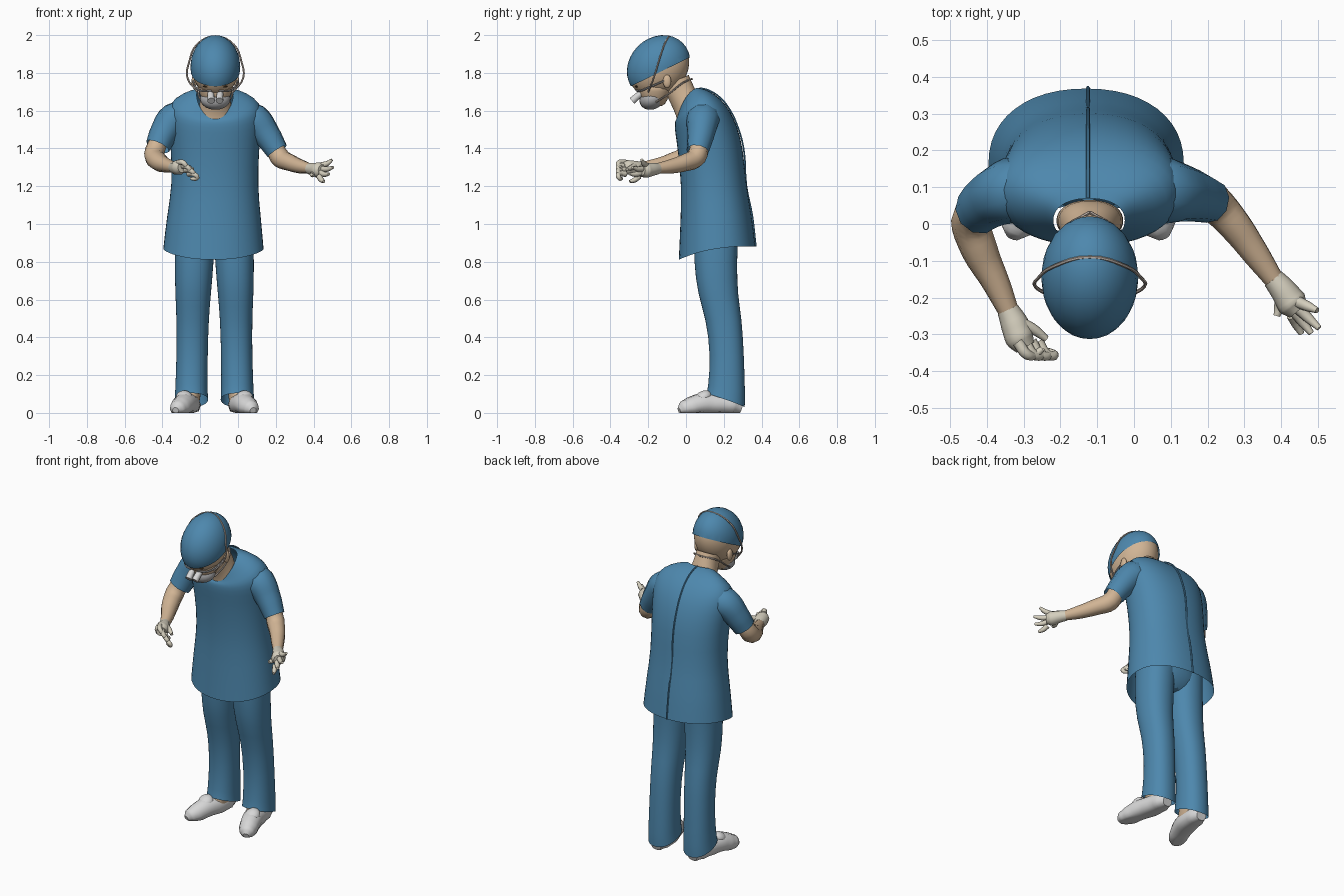
import bpy, bmesh, math
from mathutils import Matrix, Vector

if "Cube" in bpy.data.objects:
    bpy.data.objects.remove(bpy.data.objects["Cube"])

MID = -0.125  # body centre line in x


def material(name, rgb):
    m = bpy.data.materials.new(name)
    m.use_nodes = True
    m.diffuse_color = (*rgb, 1)
    m.node_tree.nodes["Principled BSDF"].inputs["Base Color"].default_value = (*rgb, 1)
    return m


BLUE = material("scrub_blue", (0.075, 0.245, 0.42))
SKIN = material("skin", (0.64, 0.46, 0.3))
GLOVE = material("glove_cream", (0.66, 0.62, 0.51))
HAIR = material("hair_brown", (0.07, 0.04, 0.015))
GREY = material("mask_grey", (0.42, 0.42, 0.43))
WHITE = material("shoe_white", (0.68, 0.68, 0.68))
STRAP = material("strap_beige", (0.5, 0.43, 0.38))


def finish(name, mesh, *mats, angle=50):
    ob = bpy.data.objects.new(name, mesh)
    bpy.context.collection.objects.link(ob)
    mesh.materials.clear()
    for m in mats:
        mesh.materials.append(m)
    bpy.ops.object.select_all(action="DESELECT")
    ob.select_set(True)
    bpy.context.view_layer.objects.active = ob
    bpy.ops.object.shade_smooth_by_angle(angle=math.radians(angle))
    return ob


def loft(name, rings, mat, n=20, power=2.2, flip=False, cap=False):
    """Rings: x, y_front, y_back, half width, z_front, z_side, z_back."""
    bm = bmesh.new()
    loops = []
    for x, y0, y1, rx, zf, zs, zb in rings:
        x = 2 * MID - x if flip else x
        loop = []
        for i in range(n):
            a = math.tau * i / n
            c, s = math.cos(a), math.sin(a)
            px = math.copysign(abs(c) ** (2 / power), c) * rx
            py = math.copysign(abs(s) ** (2 / power), s) * (y1 - y0) / 2
            pz = zs + (zb - zf) / 2 * s + ((zb + zf) / 2 - zs) * s * s
            loop.append(bm.verts.new((x + px, (y0 + y1) / 2 + py, pz)))
        loops.append(loop)
    for a, b in zip(loops, loops[1:]):
        for i in range(n):
            j = (i + 1) % n
            bm.faces.new((a[i], a[j], b[j], b[i]))
    if cap:
        bm.faces.new(loops[0])
        bm.faces.new(loops[-1])
    bmesh.ops.recalc_face_normals(bm, faces=bm.faces)
    me = bpy.data.meshes.new(name)
    bm.to_mesh(me)
    bm.free()
    ob = finish(name, me, mat)
    ob.modifiers.new("smooth", "SUBSURF").render_levels = 1
    return ob


def tube(name, pts, mat, radius=None, caps=True, res=3, closed=False):
    """Round tube through points x, y, z and radius."""
    cu = bpy.data.curves.new(name, "CURVE")
    cu.dimensions = "3D"
    cu.bevel_depth, cu.bevel_resolution, cu.resolution_u = 1, res, 4
    cu.use_fill_caps = caps
    sp = cu.splines.new("BEZIER")
    sp.bezier_points.add(len(pts) - 1)
    sp.use_cyclic_u = closed
    for bp, p in zip(sp.bezier_points, pts):
        bp.co = p[:3]
        bp.radius = radius or p[3]
        bp.handle_left_type = bp.handle_right_type = "AUTO"
    tmp = bpy.data.objects.new(name + "_path", cu)
    bpy.context.collection.objects.link(tmp)
    bpy.context.view_layer.update()
    me = bpy.data.meshes.new_from_object(
        tmp.evaluated_get(bpy.context.evaluated_depsgraph_get()))
    bpy.data.objects.remove(tmp)
    return finish(name, me, mat)


def ball(name, centre, size, *mats, tilt=0, cut=None, rule=None):
    """Ellipsoid, optionally kept on one side of a plane and coloured by a rule."""
    bm = bmesh.new()
    mat = Matrix.LocRotScale(Vector(centre), Matrix.Rotation(tilt, 3, "X"), Vector(size))
    bmesh.ops.create_uvsphere(bm, u_segments=24, v_segments=16, radius=1, matrix=mat)
    if cut:
        bmesh.ops.bisect_plane(bm, geom=bm.verts[:] + bm.edges[:] + bm.faces[:],
                               plane_co=cut[0], plane_no=cut[1], clear_inner=True)
    for f in bm.faces:
        f.material_index = rule(f.calc_center_median()) if rule else 0
    me = bpy.data.meshes.new(name)
    bm.to_mesh(me)
    bm.free()
    return finish(name, me, *mats)


# Tunic, with a dipped front hem and a scooped neck
TUNIC = [
    (-.13, -.04, .37, .268, .81, .87, .88),
    (-.128, -.03, .35, .25, 1.03, 1.05, 1.05),
    (-.122, -.025, .32, .228, 1.2, 1.2, 1.2),
    (-.122, -.045, .305, .235, 1.4, 1.4, 1.4),
    (-.122, -.06, .272, .25, 1.49, 1.52, 1.52),
    (-.122, -.062, .235, .255, 1.53, 1.61, 1.60),
    (-.122, -.058, .18, .22, 1.545, 1.66, 1.67),
    (-.122, -.052, .115, .14, 1.55, 1.69, 1.71),
    (-.122, -.05, .07, .098, 1.555, 1.685, 1.72),
]
loft("tunic", TUNIC, BLUE, n=24)
tube("back_seam", [(MID, r[2], r[6]) for r in TUNIC], BLUE, radius=.005, res=1)

# Sleeves
tube("right_sleeve", [(-.27, .1, 1.57, .08), (-.335, .09, 1.555, .09),
                      (-.39, .065, 1.485, .076), (-.425, .035, 1.41, .066)],
     BLUE, caps=False)
tube("left_sleeve", [(.02, .1, 1.57, .08), (.085, .09, 1.55, .09),
                     (.15, .08, 1.475, .074), (.208, .062, 1.385, .06)],
     BLUE, caps=False)

# Forearms
tube("right_arm", [(-.41, .05, 1.46, .048), (-.443, .01, 1.37, .054),
                   (-.42, -.07, 1.33, .05), (-.375, -.16, 1.31, .038),
                   (-.335, -.25, 1.298, .027)], SKIN)
tube("left_arm", [(.185, .075, 1.44, .046), (.22, .055, 1.355, .053),
                  (.275, -.005, 1.325, .046), (.33, -.08, 1.305, .038),
                  (.39, -.165, 1.292, .026)], SKIN)

# Gloved hands
tube("right_palm", [(-.343, -.232, 1.3, .03), (-.325, -.27, 1.298, .038),
                    (-.31, -.31, 1.3, .04), (-.295, -.335, 1.3, .028)], GLOVE)
for i in range(4):
    x, z = -.335 + .018 * i, 1.325 - .02 * i
    tube(f"right_finger_{i + 1}",
         [(x + .02, -.32, z, .016), (x + .045, -.355, z, .014),
          (x + .065, -.355, z - .02, .012), (-.25, -.34, z - .025, .008)], GLOVE, res=2)
tube("right_thumb", [(-.31, -.27, 1.31, .018), (-.275, -.285, 1.3, .015),
                     (-.238, -.312, 1.29, .009)], GLOVE, res=2)

tube("left_palm", [(.378, -.148, 1.293, .03), (.405, -.18, 1.29, .036),
                   (.43, -.215, 1.285, .042), (.447, -.235, 1.285, .03)], GLOVE)
tips = [(.498, -.235, 1.34), (.503, -.283, 1.3), (.482, -.297, 1.265), (.455, -.298, 1.225)]
for i, tip in enumerate(tips):
    base = Vector((.445 - .005 * i, -.212 - .012 * i, 1.312 - .02 * i))
    mid = base.lerp(Vector(tip), .5) - Vector((0, 0, .006))
    tube(f"left_finger_{i + 1}", [(*base, .016), (*mid, .014), (*tip, .008)], GLOVE, res=2)
tube("left_thumb", [(.405, -.19, 1.28, .018), (.395, -.225, 1.262, .015),
                    (.388, -.25, 1.262, .009)], GLOVE, res=2)

# Trousers, ankles and shoes, one set per side
for side, flip in (("right", False), ("left", True)):
    loft(side + "_trouser_leg", [
        (-.225, .04, .28, .105, .98, .98, .98),
        (-.232, .04, .27, .105, .8, .8, .8),
        (-.238, .06, .275, .095, .63, .62, .62),
        (-.24, .105, .297, .086, .5, .5, .5),
        (-.243, .13, .308, .083, .3, .3, .3),
        (-.247, .115, .315, .087, .13, .1, .08),
        (-.247, .108, .312, .09, .105, .07, .03)], BLUE, flip=flip)
    loft(side + "_ankle", [
        (-.248, .14, .27, .055, .2, .2, .2),
        (-.25, .12, .28, .055, .1, .1, .1),
        (-.255, .1, .28, .05, .05, .05, .05)], SKIN, flip=flip)
    path = [(-.25, .295, .025, .032), (-.252, .25, .04, .055), (-.262, .16, .045, .062),
            (-.285, .08, .045, .06), (-.305, .025, .03, .055), (-.322, -.015, .02, .042),
            (-.33, -.036, .012, .018)]
    if flip:
        path = [(2 * MID - x, *rest) for x, *rest in path]
    shoe = tube(side + "_shoe", path, WHITE)
    for v in shoe.data.vertices:
        v.co.z = max(v.co.z, 0)
    # tongue above the instep
    ball(side + "_shoe_tongue", (path[3][0], .09, .08), (.045, .05, .035), WHITE, tilt=.5)
loft("trouser_seat", [(MID, .03, .3, .2, 1.02, 1.02, 1.02), (MID, .045, .28, .19, .9, .9, .9),
                      (MID, .09, .24, .1, .82, .82, .82)], BLUE, cap=True)

# Neck and head
X = -.12
loft("neck", [(X, -.047, .065, .092, 1.5, 1.5, 1.5), (X, -.047, .068, .09, 1.57, 1.64, 1.68),
              (X, -.085, .045, .068, 1.64, 1.69, 1.72),
              (X, -.13, .015, .068, 1.74, 1.76, 1.79)], SKIN)
TILT = math.radians(-45)
CENTRE = (X, -.145, 1.832)
ball("head", CENTRE, (.124, .149, .174), SKIN, HAIR, tilt=TILT,
     rule=lambda c: int(c.y > -.1 and c.z > 1.74))
ball("surgical_cap", CENTRE, (.132, .155, .18), BLUE, tilt=TILT,
     cut=((X, -.285, 1.732), (0, -.15, .305)))
loft("jaw", [(X, -.21, -.12, .035, 1.62, 1.62, 1.62), (X, -.235, -.1, .068, 1.65, 1.65, 1.65),
             (X, -.255, -.08, .09, 1.7, 1.7, 1.7), (X, -.27, -.06, .105, 1.76, 1.76, 1.76)],
     SKIN, cap=True)

# Face mask, magnifier glasses and straps
ball("face_mask", (X, -.18, 1.662), (.08, .068, .055), GREY, tilt=.4)
for side, s in (("right", -1), ("left", 1)):
    ball(side + "_ear", (X + s * .112, -.1, 1.755), (.014, .022, .035), SKIN)
    ball(side + "_eyebrow", (X + s * .04, -.262, 1.728), (.025, .008, .006), HAIR)
    tube(side + "_magnifier", [(X + s * .026, -.225, 1.7, .017), (X + s * .024, -.25, 1.682, .018),
                               (X + s * .022, -.285, 1.652, .02)], WHITE)
    tube(side + "_glasses_arm", [(X + s * .02, -.262, 1.705), (X + s * .075, -.24, 1.705),
                                 (X + s * .108, -.18, 1.73), (X + s * .118, -.1, 1.765)],
         GREY, radius=.005, res=1)
    tube(side + "_mask_strap", [(X + s * .07, -.16, 1.645), (X + s * .09, -.09, 1.69),
                                (X + s * .078, -.02, 1.745), (X, .032, 1.768)],
         STRAP, radius=.005, res=1)
arch = [(.095, -.2, 1.7), (.148, -.17, 1.775), (.138, -.145, 1.86), (.098, -.115, 1.95)]
tube("head_band", [(X - x, y, z) for x, y, z in arch] + [(X, -.09, 1.994)]
     + [(X + x, y, z) for x, y, z in reversed(arch)], STRAP, radius=.005, res=1)
